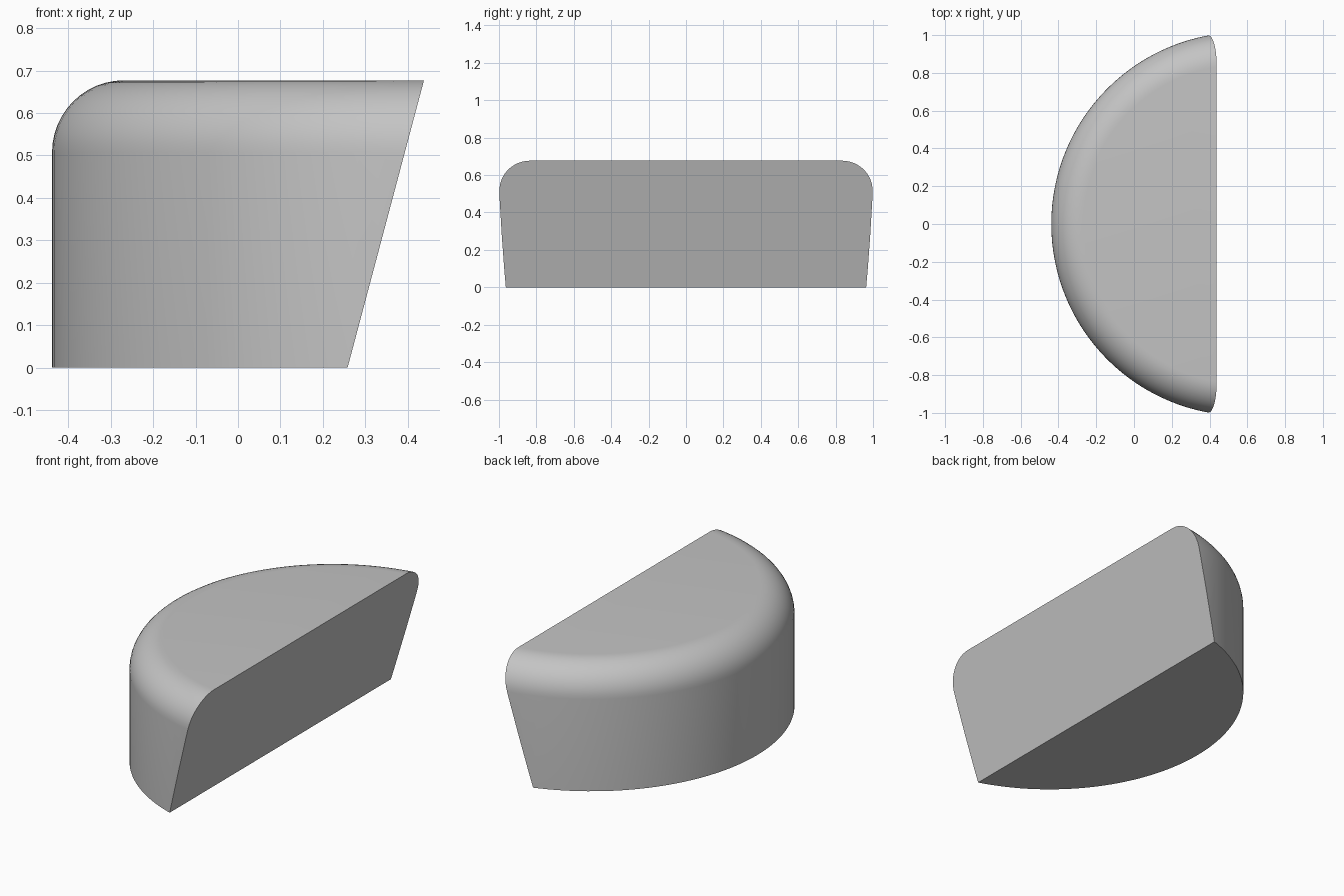
import bpy
import bmesh
from mathutils import Matrix, Vector

if "Cube" in bpy.data.objects:
    bpy.data.objects.remove(bpy.data.objects["Cube"], do_unlink=True)

RADIUS, HEIGHT, FILLET = 1.015, 0.677, 0.17
LEFT, TOP_EDGE, BOTTOM_EDGE = -0.438, 0.438, 0.258

grey = bpy.data.materials.new("plain grey")
grey.use_nodes = True
colour = (0.55, 0.55, 0.55, 1)
grey.diffuse_color = colour
grey.node_tree.nodes["Principled BSDF"].inputs["Base Color"].default_value = colour

# Round drum whose curved side touches the right extent
bm = bmesh.new()
bmesh.ops.create_cone(
    bm, cap_ends=True, segments=128, radius1=RADIUS, radius2=RADIUS, depth=HEIGHT,
    matrix=Matrix.Translation((LEFT + RADIUS, 0, HEIGHT / 2)))

# Rounded upper rim
rim = [e for e in bm.edges if all(v.co.z > HEIGHT / 2 for v in e.verts)]
bmesh.ops.bevel(bm, geom=rim, offset=FILLET, offset_type='OFFSET',
                segments=12, profile=0.5, affect='EDGES')

# Slanted flat face, leaning outward towards the top
normal = Vector((HEIGHT, 0, BOTTOM_EDGE - TOP_EDGE))
cut = bmesh.ops.bisect_plane(
    bm, geom=bm.verts[:] + bm.edges[:] + bm.faces[:],
    plane_co=(BOTTOM_EDGE, 0, 0), plane_no=normal, clear_outer=True)
edges = [g for g in cut["geom_cut"] if isinstance(g, bmesh.types.BMEdge)]
bmesh.ops.contextual_create(bm, geom=edges)
bmesh.ops.recalc_face_normals(bm, faces=bm.faces[:])

mesh = bpy.data.meshes.new("rounded_half_block")
bm.to_mesh(mesh)
bm.free()
mesh.materials.append(grey)
block = bpy.data.objects.new("rounded_half_block", mesh)
bpy.context.collection.objects.link(block)

# Smooth curved wall with crisp cut edges
bpy.context.view_layer.objects.active = block
block.select_set(True)
bpy.ops.object.shade_smooth_by_angle(angle=0.5)
